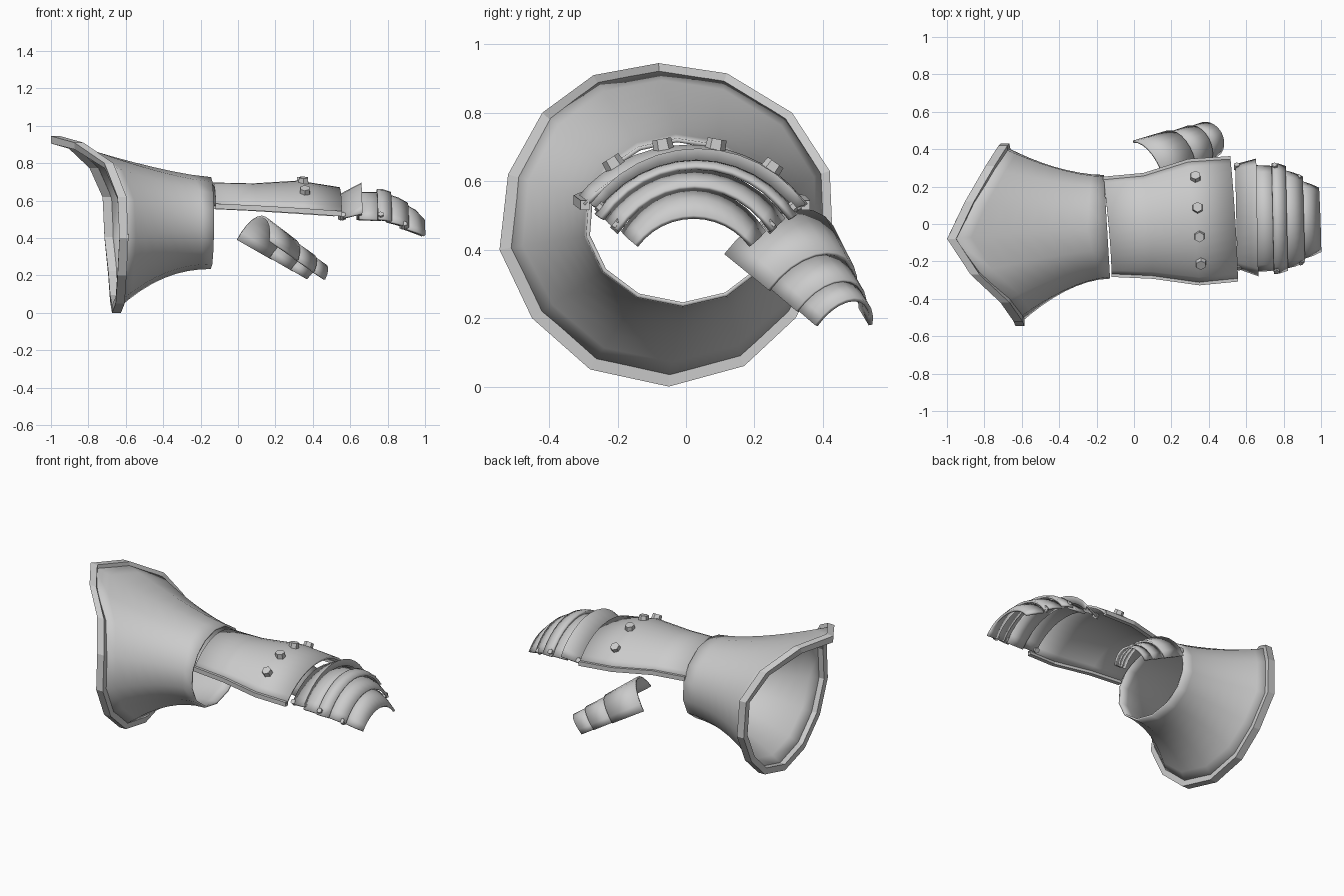
import bpy
import bmesh
import math
from mathutils import Vector, Matrix

if "Cube" in bpy.data.objects:
    bpy.data.objects.remove(bpy.data.objects["Cube"], do_unlink=True)

steel = bpy.data.materials.new("grey_steel")
steel.use_nodes = True
GREY = (0.6, 0.6, 0.6, 1.0)
steel.diffuse_color = GREY
steel.node_tree.nodes["Principled BSDF"].inputs["Base Color"].default_value = GREY


def finish(name, bm, smooth=True):
    bmesh.ops.recalc_face_normals(bm, faces=bm.faces[:])
    mesh = bpy.data.meshes.new(name)
    bm.to_mesh(mesh)
    bm.free()
    mesh.materials.append(steel)
    if smooth:
        mesh.shade_smooth()
        mesh.set_sharp_from_angle(angle=math.radians(35))
    obj = bpy.data.objects.new(name, mesh)
    bpy.context.scene.collection.objects.link(obj)
    return obj


def loft(name, rows, wrap_row=False, wrap_all=False, caps=False, thick=0.0, smooth=True):
    """Skin a list of point rows with quads."""
    bm = bmesh.new()
    grid = [[bm.verts.new(p) for p in row] for row in rows]
    n, m = len(grid), len(grid[0])
    for i in range(n if wrap_all else n - 1):
        a, b = grid[i], grid[(i + 1) % n]
        for j in range(m if wrap_row else m - 1):
            k = (j + 1) % m
            bm.faces.new((a[j], a[k], b[k], b[j]))
    if caps:
        bm.faces.new(grid[0])
        bm.faces.new(grid[-1])
    obj = finish(name, bm, smooth)
    if thick:
        mod = obj.modifiers.new("thickness", "SOLIDIFY")
        mod.thickness = thick
        mod.offset = 0
    return obj


def arch_point(station, u, spread=54):
    """Point on an arch given by near edge, far edge and crest; u runs -1..1."""
    near, far, crest = (Vector(p) for p in station)
    mid, half = (near + far) / 2, (far - near) / 2
    full = math.radians(spread)
    a = u * full
    rise = (math.cos(a) - math.cos(full)) / (1 - math.cos(full))
    return mid + half * math.sin(a) / math.sin(full) + (crest - mid) * rise


def arch_shell(name, stations, spread=54, steps=12, thick=0.014):
    rows = [[arch_point(s, 2 * j / steps - 1, spread) for j in range(steps + 1)]
            for s in stations]
    return loft(name, rows, thick=thick)


def rivet(name, station, u, radius, height):
    bm = bmesh.new()
    bmesh.ops.create_cone(bm, cap_ends=True, segments=6, radius1=radius,
                          radius2=radius * 0.9, depth=height)
    roll = Matrix.Rotation(-u * math.radians(54), 4, "X")
    place = Matrix.Translation(arch_point(station, u)) @ roll
    bm.transform(place @ Matrix.Translation((0, 0, height * 0.35)))
    finish(name, bm, smooth=False)


# Flared cuff: an oval wrist ring opening into a tilted, faceted rim
rim = [(-.975, -.08, .945), (-.88, .12, .915), (-.77, .31, .80), (-.70, .42, .63),
       (-.69, .43, .40), (-.67, .32, .20), (-.66, .17, .06), (-.65, -.05, .0),
       (-.63, -.28, .05), (-.62, -.45, .20), (-.61, -.545, .40), (-.62, -.52, .62),
       (-.69, -.42, .80), (-.85, -.27, .91)]
rim = [Vector(p) for p in rim]
wrist = Vector((-.145, -.015, .48))
rim_mid = Vector((0, -.06, .48))
cuff_rows, bead_rows = [], []
for p in rim:
    out = Vector((0, p.y - rim_mid.y, p.z - rim_mid.z)).normalized()
    small = wrist + Vector((-.06 * out.y * .275, .275 * out.y, .24 * out.z))
    end = p - out * 0.022
    power = 1.75 - 0.4 * out.z
    row = []
    for i in range(9):
        t = i / 8
        q = small.lerp(end, t ** power)
        q.x = small.x + (end.x - small.x) * t
        row.append(q)
    cuff_rows.append(row)
    along = Vector((0.024, 0, 0))
    inner = p - out * 0.04
    bead_rows.append([p - along, p + along, inner + along, inner - along])
loft("cuff", cuff_rows, wrap_all=True, thick=0.012)
loft("cuff_rim", bead_rows, wrap_row=True, wrap_all=True, smooth=False)

# Back-of-hand plate with a trim strip on each long edge
hand = [((-.12, -.27, .57), (-.165, .24, .57), (-.135, -.015, .69)),
        ((.10, -.28, .56), (.05, .26, .56), (.08, -.01, .685)),
        ((.35, -.315, .545), (.29, .335, .545), (.32, .01, .70)),
        ((.555, -.295, .53), (.515, .35, .53), (.54, .03, .665))]
arch_shell("hand_plate", hand, steps=14)
for side, name in enumerate(("right_trim", "left_trim")):
    rows = []
    for s in hand:
        e = Vector(s[side])
        rows.append([e + Vector((0, y, z)) for y, z in
                     ((-.013, -.014), (.013, -.014), (.013, .014), (-.013, .014))])
    loft(name, rows, wrap_row=True, caps=True, smooth=False)

# Row of knuckle studs on the hand plate
stud_row = ((.362, -.315, .545), (.32, .335, .545), (.345, .01, .70))
for i, u in enumerate((-.6, -.2, .2, .66)):
    rivet(f"knuckle_stud_{i + 1}", stud_row, u, 0.031, 0.036)


def station(x, near, far, base, top):
    return ((x + .006, near, base), (x - .006, far, base), (x, (near + far) / 2, top))


# Overlapping finger lames
lames = {
    "knuckle_ridge": [station(.55, -.235, .315, .505, .63),
                      station(.655, -.275, .345, .53, .69),
                      station(.648, -.25, .32, .52, .652)],
    "finger_lame_1": [station(.64, -.25, .31, .50, .64),
                      station(.76, -.245, .305, .495, .64)],
    "finger_lame_2": [station(.742, -.262, .322, .50, .656),
                      station(.775, -.258, .318, .497, .654),
                      station(.815, -.245, .305, .49, .64)],
    "finger_lame_3": [station(.80, -.235, .285, .487, .628),
                      station(.855, -.222, .27, .473, .61),
                      station(.905, -.20, .25, .455, .582)],
    "fingertip_lame": [station(.89, -.185, .228, .45, .575),
                       station(.945, -.167, .21, .43, .545),
                       station(.992, -.145, .19, .412, .495)],
}
for name, stations in lames.items():
    arch_shell(name, stations)

# Small hinge rivets at both ends of the lames
hinges = [station(.555, -.235, .315, .49, .63),
          station(.757, -.255, .315, .49, .65),
          station(.885, -.205, .25, .44, .59)]
for i, s in enumerate(hinges):
    for side, u in (("right", -.92), ("left", .92)):
        rivet(f"{side}_hinge_rivet_{i + 1}", s, u, 0.018, 0.03)

# Detached thumb guard of three stepped lames
thumb_start = [Vector(p) for p in ((.17, .115, .385), (-.005, .44, .39), (.125, .33, .515))]
thumb_end = [Vector(p) for p in ((.46, .385, .178), (.37, .535, .18), (.46, .49, .25))]


def thumb_station(t, grow):
    pts = [a.lerp(b, t) for a, b in zip(thumb_start, thumb_end)]
    mid = (pts[0] + pts[1]) / 2
    return [mid + (p - mid) * grow for p in pts]


for i, (t0, t1) in enumerate(((0, .5), (.46, .8), (.76, 1))):
    arch_shell(f"thumb_lame_{i + 1}",
               [thumb_station(t0, 0.97 if i else 1.0), thumb_station(t1, 1.06)],
               spread=70, steps=10, thick=0.012)
